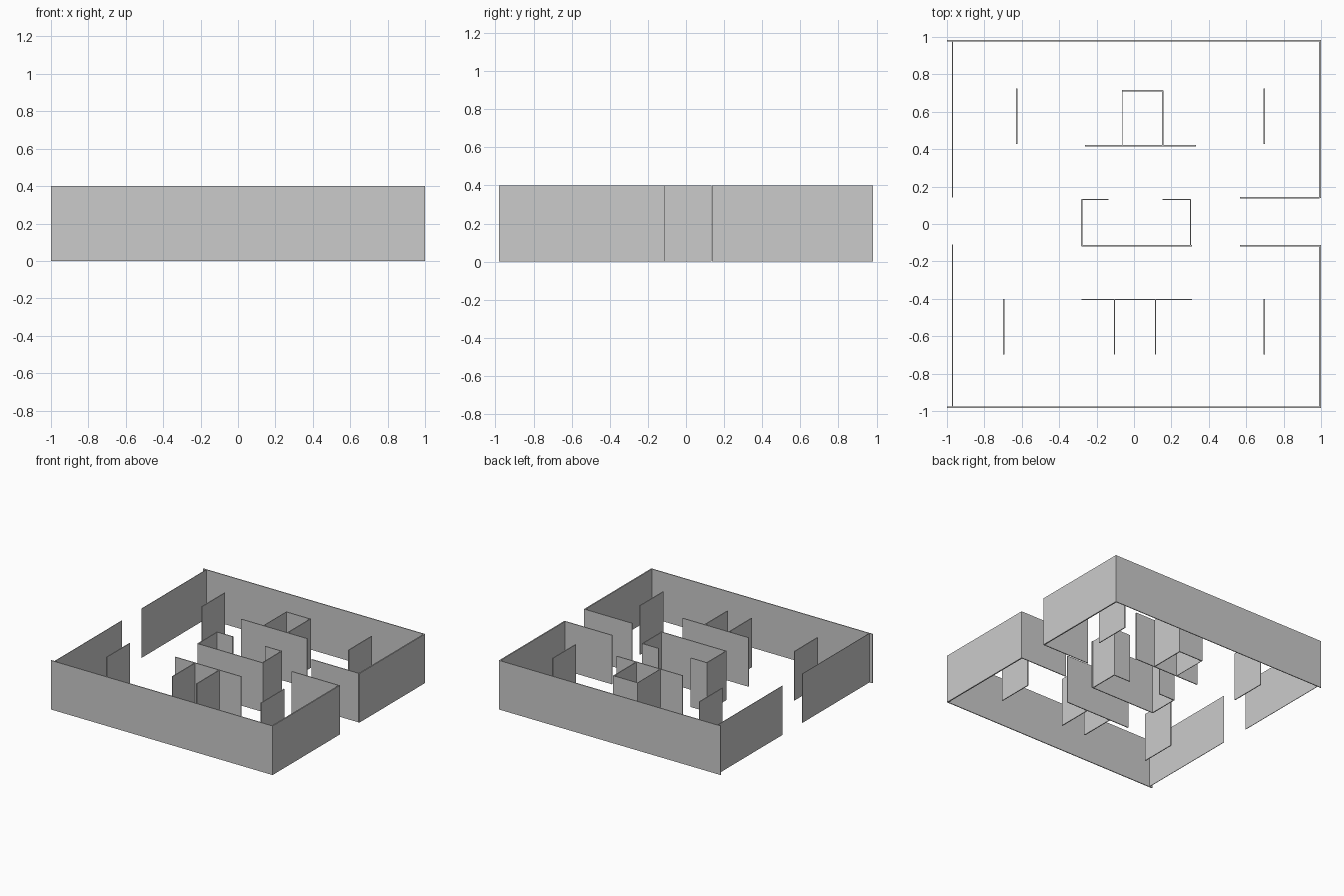
import bpy, bmesh
from mathutils import Matrix

if "Cube" in bpy.data.objects:
    bpy.data.objects.remove(bpy.data.objects["Cube"])

HEIGHT = 0.4


def wall(name, x0, x1, y0, y1):
    """Upright slab standing on the floor, filling the given plan rectangle."""
    bm = bmesh.new()
    centre = Matrix.Translation(((x0 + x1) / 2, (y0 + y1) / 2, HEIGHT / 2))
    bmesh.ops.create_cube(bm, size=1, matrix=centre @ Matrix.Diagonal((x1 - x0, y1 - y0, HEIGHT, 1)))
    mesh = bpy.data.meshes.new(name)
    bm.to_mesh(mesh)
    bm.free()
    bpy.context.collection.objects.link(bpy.data.objects.new(name, mesh))


def wall_x(name, x0, x1, y, t=0.007):
    wall(name, x0, x1, y - t / 2, y + t / 2)


def wall_y(name, x, y0, y1, t=0.007):
    wall(name, x - t / 2, x + t / 2, y0, y1)


# Outer enclosure, open at the left and right middle
wall_x("back_outer_wall", -1, 1, 0.979)
wall_x("front_outer_wall", -1, 1, -0.979)
wall_y("left_back_wall", -0.97, 0.142, 0.979, 0.004)
wall_y("left_front_wall", -0.97, -0.979, -0.11, 0.004)
wall_y("right_back_wall", 0.995, 0.14, 0.979, 0.01)
wall_y("right_front_wall", 0.995, -0.979, -0.115, 0.01)

# Walls lining the right entrance
wall_x("entrance_back_wall", 0.567, 0.993, 0.14)
wall_x("entrance_front_wall", 0.567, 1.0, -0.117)

# Free-standing side partitions
for name, x, y0, y1 in (("back_left", -0.627, 0.427, 0.725),
                        ("back_right", 0.697, 0.427, 0.725),
                        ("front_left", -0.697, -0.698, -0.4),
                        ("front_right", 0.697, -0.698, -0.4)):
    wall_y(name + "_partition", x, y0, y1)

# Back booth: long screen with a closed box behind it
wall_x("back_screen", -0.263, 0.332, 0.419)
wall_x("back_booth_end", -0.065, 0.156, 0.713)
wall_y("back_booth_left", -0.063, 0.419, 0.713, 0.004)
wall_y("back_booth_right", 0.153, 0.419, 0.713)

# Central room with an opening at its back
wall_x("room_front", -0.282, 0.311, -0.117)
wall_y("room_left", -0.28, -0.117, 0.132)
wall_y("room_right", 0.302, -0.117, 0.132)
wall_x("room_back_left", -0.282, -0.137, 0.131)
wall_x("room_back_right", 0.153, 0.304, 0.131)

# Front booth: long screen with two dividers
wall_x("front_screen", -0.282, 0.311, -0.404)
for name, x in (("left", -0.104), ("right", 0.115)):
    wall_y("front_booth_" + name, x, -0.698, -0.404)
